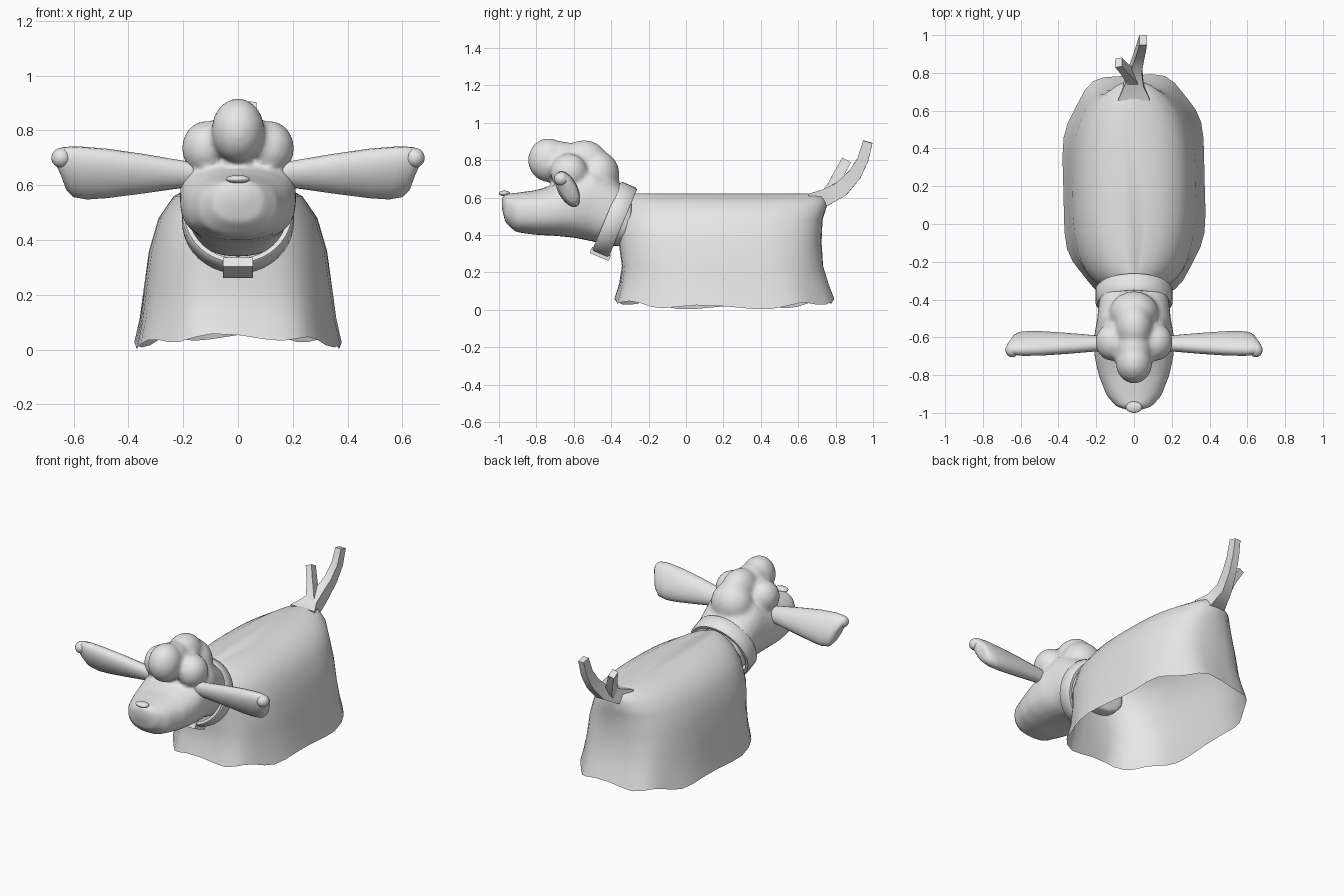
import bpy, bmesh, math
from mathutils import Vector, Matrix

if "Cube" in bpy.data.objects:
    bpy.data.objects.remove(bpy.data.objects["Cube"])

mat = bpy.data.materials.new("pale_grey")
mat.diffuse_color = (0.8, 0.8, 0.8, 1)
mat.use_nodes = True
mat.node_tree.nodes["Principled BSDF"].inputs["Base Color"].default_value = mat.diffuse_color


def finish(name, bm, angle=40):
    bmesh.ops.recalc_face_normals(bm, faces=bm.faces)
    me = bpy.data.meshes.new(name)
    bm.to_mesh(me)
    bm.free()
    ob = bpy.data.objects.new(name, me)
    bpy.context.collection.objects.link(ob)
    me.materials.append(mat)
    bpy.ops.object.select_all(action='DESELECT')
    ob.select_set(True)
    bpy.context.view_layer.objects.active = ob
    bpy.ops.object.shade_smooth_by_angle(angle=math.radians(angle))
    return ob


def loft(bm, rings, caps=(True, True), loop=False):
    vs = [[bm.verts.new(p) for p in r] for r in rings]
    n = len(vs[0])
    pairs = list(zip(vs, vs[1:])) + ([(vs[-1], vs[0])] if loop else [])
    for a, b in pairs:
        for i in range(n):
            bm.faces.new((a[i], a[(i + 1) % n], b[(i + 1) % n], b[i]))
    if caps[0]:
        bm.faces.new(vs[0])
    if caps[1]:
        bm.faces.new(vs[-1])


def power(v, e):
    return math.copysign(abs(v) ** e, v)


def ball(bm, centre, size):
    m = Matrix.Translation(centre) @ Matrix.Diagonal((*size, 1))
    bmesh.ops.create_uvsphere(bm, u_segments=24, v_segments=16, radius=1, matrix=m)


# Draped body: an open cloth shell, stacked as rings from the wavy hem upward
# z, front y, back y, half width, squareness
levels = [(0.0, -0.385, 0.795, 0.38, 2.7), (0.1, -0.36, 0.765, 0.36, 2.8),
          (0.22, -0.345, 0.735, 0.345, 2.9), (0.36, -0.36, 0.725, 0.325, 2.9),
          (0.48, -0.36, 0.73, 0.29, 2.7), (0.56, -0.34, 0.755, 0.235, 2.5),
          (0.605, -0.31, 0.745, 0.15, 2.4), (0.622, -0.28, 0.70, 0.06, 2.2)]
rings = []
for k, (z, f, b, w, n) in enumerate(levels):
    ring = []
    for i in range(40):
        t = 2 * math.pi * i / 40
        c, s = math.cos(t), math.sin(t)
        fade = max(0, 1 - z / 0.3)
        wave = 1 + 0.018 * fade * math.cos(8 * t + 2.5)
        y = (f + b) / 2 + (b - f) / 2 * power(s, 2 / n) * wave
        hem = (0.012 + 0.035 * s * s + 0.012 * math.cos(8 * t + 1)) * fade
        ring.append((w * power(c, 2 / n) * wave, y, z + hem))
    rings.append(ring)
bm = bmesh.new()
loft(bm, rings, (False, True))
finish("draped_body", bm, 50)

# Head: muzzle and neck loft, fused with the brow, cheek and crown bulges
sections = [(-0.985, .54, .60, .04), (-0.965, .465, .62, .095), (-0.91, .415, .625, .145),
            (-0.8, .40, .64, .188), (-0.7, .395, .67, .21), (-0.6, .385, .73, .213),
            (-0.5, .365, .78, .195), (-0.4, .34, .71, .185), (-0.29, .34, .62, .165)]
rings = []
for y, lo, hi, w in sections:
    ring = []
    for i in range(28):
        t = 2 * math.pi * i / 28
        ring.append((w * power(math.cos(t), 0.85), y,
                     (lo + hi) / 2 + (hi - lo) / 2 * power(math.sin(t), 0.8)))
    rings.append(ring)
bm = bmesh.new()
loft(bm, rings)
ball(bm, (0, -0.735, 0.80), (.097, .11, .117))
ball(bm, (0, -0.67, 0.80), (.092, .13, .10))
ball(bm, (0, -0.545, 0.785), (.10, .13, .122))
ball(bm, (0, -0.47, 0.72), (.13, .115, .13))
for sx in (-1, 1):
    ball(bm, (sx * .115, -0.625, 0.735), (.09, .10, .10))
head = finish("head", bm, 60)
rm = head.modifiers.new("fuse", 'REMESH')
rm.mode = 'VOXEL'
rm.voxel_size = 0.014
rm.use_smooth_shade = True
sm = head.modifiers.new("soften", 'SMOOTH')
sm.iterations = 6

# Nose button
bm = bmesh.new()
ball(bm, (0, -0.97, 0.622), (.043, .03, .015))
finish("nose", bm)

# Ears: flattened, tilted paddles sticking straight out, with a split tip
ear_prof = [(.13, .635, .045, .036), (.20, .64, .052, .040), (.35, .642, .078, .048),
            (.48, .643, .098, .053), (.57, .645, .106, .053), (.62, .648, .100, .047),
            (.645, .655, .080, .036), (.655, .665, .045, .020)]
long_axis = Vector((0, -0.45, 0.89))
thin_axis = Vector((0, 0.89, 0.45))
for sx, side in ((-1, "left"), (1, "right")):
    rings = []
    for x, z, a, b in ear_prof:
        ring = []
        for i in range(20):
            t = 2 * math.pi * i / 20
            p = Vector((x, -0.632, z)) + long_axis * a * math.cos(t) + thin_axis * b * math.sin(t)
            if x > .5:
                p.x += .02 * math.cos(t)
            p.x *= sx
            ring.append(p)
        rings.append(ring)
    bm = bmesh.new()
    loft(bm, rings)
    ball(bm, (sx * .645, -0.667, .70), (.036, .038, .036))
    finish(side + "_ear", bm, 60)

# Collar: tilted band around the neck
up, fwd = Vector((0, .386, .922)), Vector((0, -.922, .386))
centre = Vector((0, -.382, .48))
rings = []
for i in range(40):
    t = 2 * math.pi * i / 40
    d = Vector((.2 * math.cos(t), 0, 0)) + up * .2 * math.sin(t)
    rings.append([centre + d * r + fwd * h for r, h in
                  ((.9, -.048), (.98, -.048), (1.02, -.038), (1.02, .038), (.98, .048), (.9, .048))])
bm = bmesh.new()
loft(bm, rings, (False, False), True)
finish("collar", bm)

# Buckle plate under the throat
bm = bmesh.new()
rot = Matrix((Vector((1, 0, 0)), fwd, up)).transposed().to_4x4()
bmesh.ops.create_cube(bm, size=1, matrix=Matrix.Translation(centre - up * .197)
                      @ rot @ Matrix.Diagonal((.11, .11, .035, 1)))
finish("buckle", bm)


# Tail: two tapering square prongs sharing a broad root
def prong(name, path):
    rings = []
    for i, (x, y, z, w, h) in enumerate(path):
        a = Vector(path[max(i - 1, 0)][:3])
        b = Vector(path[min(i + 1, len(path) - 1)][:3])
        d = (b - a).normalized()
        across = Vector((1, 0, 0))
        across = (across - d * across.dot(d)).normalized()
        n = d.cross(across)
        p = Vector((x, y, z))
        rings.append([p + across * w * u + n * h * v
                      for u, v in ((-1, -1), (1, -1), (1, 1), (-1, 1))])
    bm = bmesh.new()
    loft(bm, rings)
    finish(name, bm, 30)


prong("long_tail_prong", [(0, .66, .585, .085, .035), (0, .745, .60, .05, .045),
                          (.012, .83, .645, .03, .042), (.03, .90, .72, .024, .036),
                          (.042, .945, .80, .022, .03), (.048, .972, .898, .02, .026)])
prong("short_tail_prong", [(0, .745, .60, .035, .035), (-.018, .785, .65, .025, .035),
                           (-.05, .82, .73, .02, .028), (-.082, .855, .795, .019, .026)])
